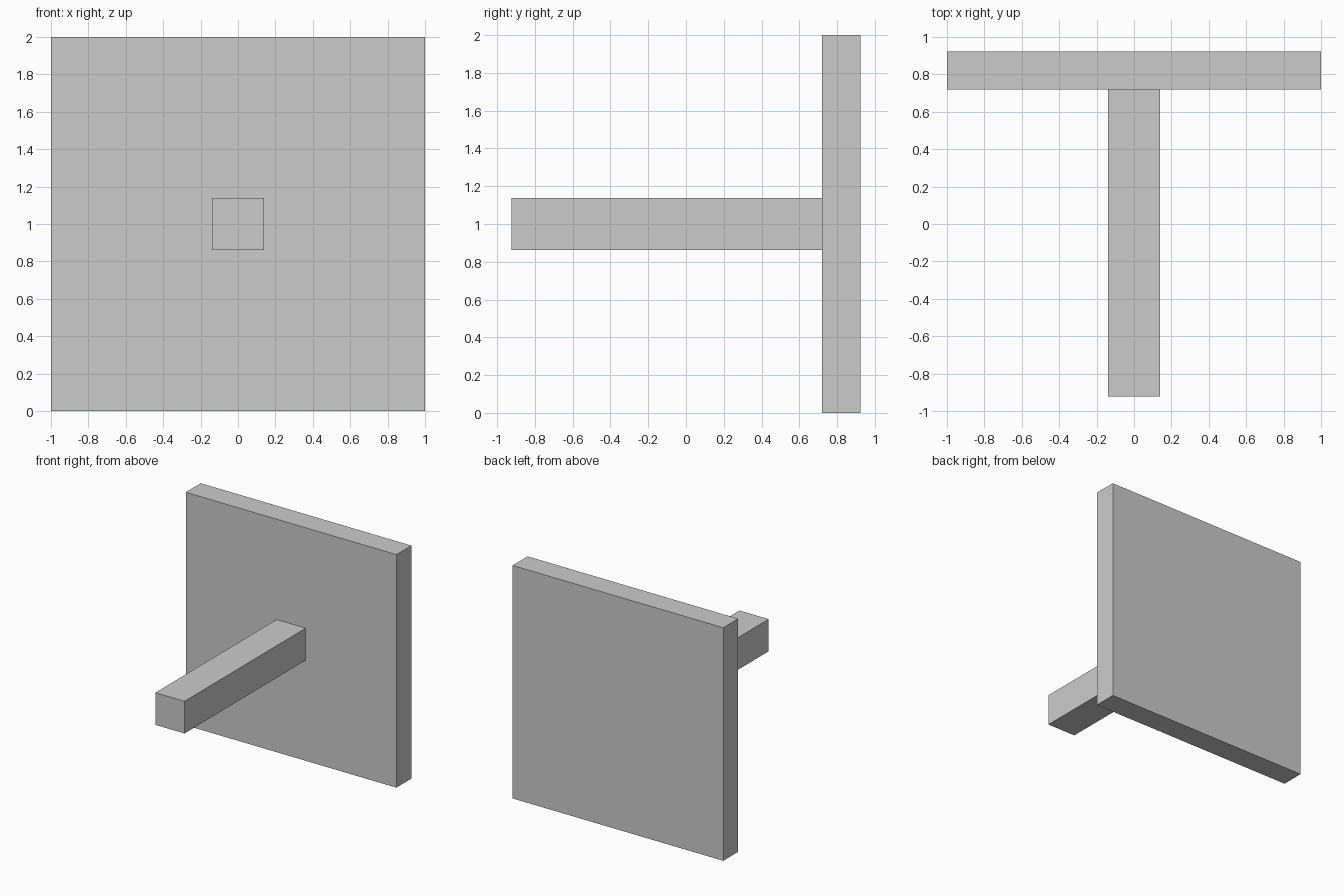
import bpy

if "Cube" in bpy.data.objects:
    bpy.data.objects.remove(bpy.data.objects["Cube"])


def box(name, lo, hi):
    """Add a box spanning the two opposite corners."""
    centre = [(a + b) / 2 for a, b in zip(lo, hi)]
    bpy.ops.mesh.primitive_cube_add(size=1, location=centre)
    obj = bpy.context.object
    obj.name = name
    obj.scale = [b - a for a, b in zip(lo, hi)]
    bpy.ops.object.transform_apply(location=False, rotation=False, scale=True)
    return obj


HALF_DEPTH = 0.923   # half of the overall depth
PLATE_FRONT = 0.72   # where the rod meets the plate
ROD = 0.138          # half width of the square rod

# Square upright plate at the back
box("plate", (-1, PLATE_FRONT, 0), (1, HALF_DEPTH, 2))

# Square rod reaching forward from the plate's centre
box("rod", (-ROD, -HALF_DEPTH, 1 - ROD), (ROD, PLATE_FRONT, 1 + ROD))
